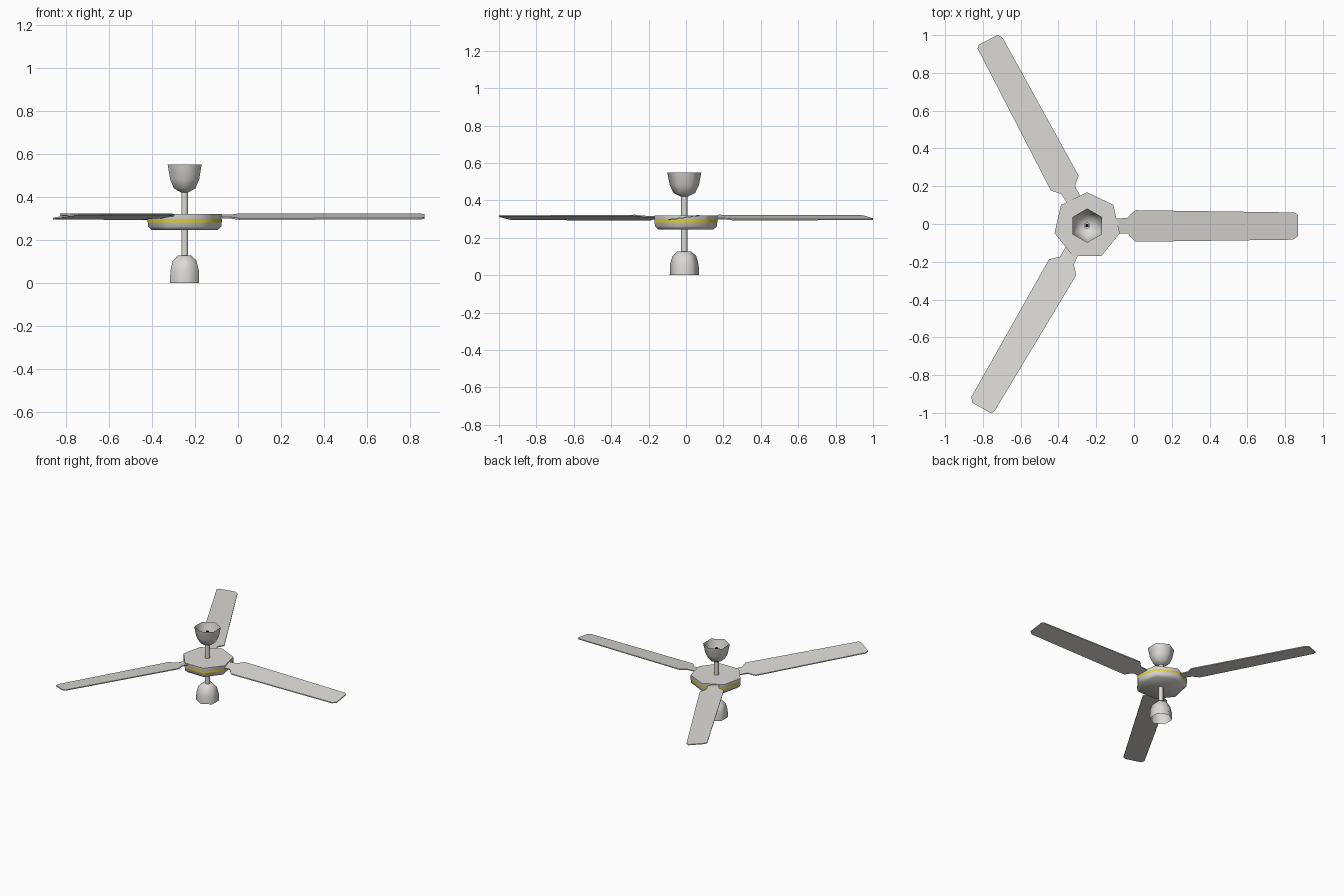
import bpy, bmesh, math
from mathutils import Matrix

if "Cube" in bpy.data.objects:
    bpy.data.objects.remove(bpy.data.objects["Cube"])

CX, CY = -0.248, -0.009  # fan axis


def material(name, rgb):
    m = bpy.data.materials.new(name)
    m.diffuse_color = (*rgb, 1)
    m.use_nodes = True
    m.node_tree.nodes["Principled BSDF"].inputs["Base Color"].default_value = m.diffuse_color
    return m


LIGHT = material("pale_grey", (0.71, 0.70, 0.67))
YELLOW = material("brass_yellow", (0.75, 0.62, 0.03))
BLACK = material("black", (0.005, 0.005, 0.005))


def finish(name, bm, mat, smooth=None):
    me = bpy.data.meshes.new(name)
    bm.to_mesh(me)
    bm.free()
    ob = bpy.data.objects.new(name, me)
    bpy.context.collection.objects.link(ob)
    me.materials.append(mat)
    if smooth:
        bpy.ops.object.select_all(action='DESELECT')
        ob.select_set(True)
        bpy.context.view_layer.objects.active = ob
        bpy.ops.object.shade_smooth_by_angle(angle=math.radians(smooth))
    return ob


def lathe(name, profile, sides, mat, caps=(True, True), turn=90, smooth=None):
    """Stack of regular polygons; profile is (radius, z) from bottom to top."""
    bm = bmesh.new()
    rings = []
    for r, z in profile:
        angles = [math.radians(turn) + math.tau * i / sides for i in range(sides)]
        rings.append([bm.verts.new((CX + r * math.cos(a), CY + r * math.sin(a), z)) for a in angles])
    for lo, hi in zip(rings, rings[1:]):
        for i in range(sides):
            j = (i + 1) % sides
            bm.faces.new((lo[i], lo[j], hi[j], hi[i]))
    if caps[0]:
        bm.faces.new(rings[0][::-1])
    if caps[1]:
        bm.faces.new(rings[-1])
    return finish(name, bm, mat, smooth)


# ceiling canopy: open hexagonal cup
lathe("canopy", [(0.018, 0.42), (0.058, 0.44), (0.078, 0.482), (0.091, 0.55)],
      6, LIGHT, caps=(True, False), smooth=61)

# rod through the motor, and the small dark hook inside the canopy
lathe("rod", [(0.018, 0.11), (0.018, 0.435)], 6, LIGHT, smooth=61)
lathe("hook", [(0.011, 0.435), (0.011, 0.52)], 4, BLACK, turn=45)

# seven-sided motor housing
lathe("motor_housing", [(0.155, 0.245), (0.175, 0.262), (0.177, 0.32)], 7, LIGHT, smooth=55)

# thin trim band, barely proud of the housing
lathe("trim_band", [(0.178, 0.282), (0.178, 0.297)], 7, YELLOW, caps=(False, False), smooth=55)

# lamp shade: open at the bottom
lathe("lamp_shade", [(0.078, 0.0), (0.077, 0.055), (0.064, 0.102), (0.036, 0.128)],
      6, LIGHT, caps=(False, True), smooth=61)

# blades: flat outline with a narrow arm, pitched about their length
OUTLINE = [(0.14, -0.042), (0.215, -0.042), (0.255, -0.085), (1.09, -0.074),
           (1.115, -0.056), (1.115, 0.056), (1.10, 0.07), (0.255, 0.082),
           (0.213, 0.042), (0.14, 0.035)]
PITCH, THICK = 0.14, 0.007
for n, angle in enumerate((0, 118.1, 239.8)):
    bm = bmesh.new()
    low = [bm.verts.new((x, y, 0.305 + PITCH * y)) for x, y in OUTLINE]
    top = [bm.verts.new((x, y, 0.305 + PITCH * y + THICK)) for x, y in OUTLINE]
    bm.faces.new(top)
    bm.faces.new(low[::-1])
    for i in range(len(low)):
        j = (i + 1) % len(low)
        bm.faces.new((low[i], low[j], top[j], top[i]))
    bm.transform(Matrix.Translation((CX, CY, 0)) @ Matrix.Rotation(math.radians(angle), 4, 'Z'))
    finish(f"blade_{n + 1}", bm, LIGHT)
